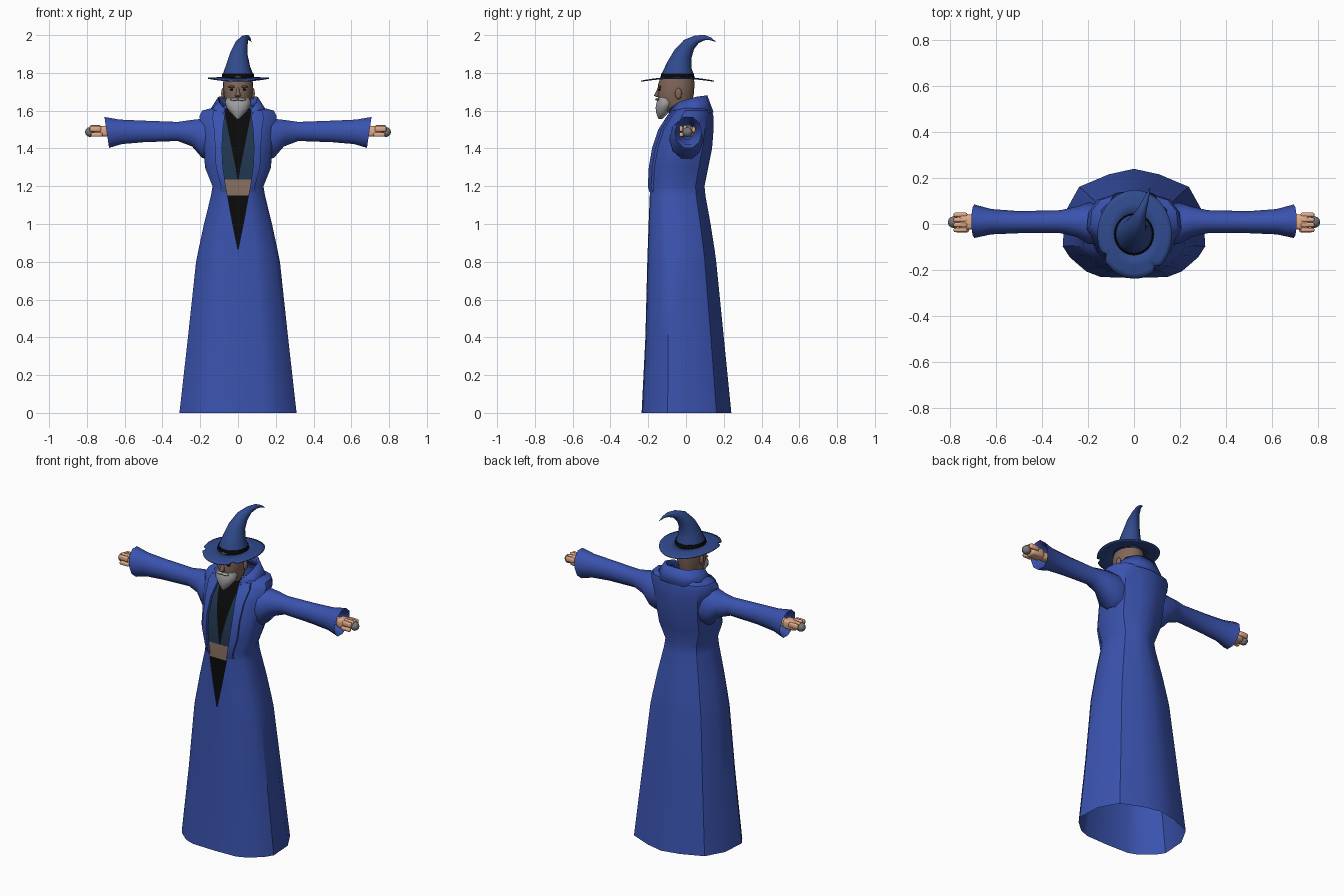
import bpy, bmesh, math
from mathutils import Vector

if "Cube" in bpy.data.objects:
    bpy.data.objects.remove(bpy.data.objects["Cube"])


def material(name, r, g, b):
    m = bpy.data.materials.new(name)
    m.use_nodes = True
    m.diffuse_color = (r, g, b, 1)
    m.node_tree.nodes["Principled BSDF"].inputs["Base Color"].default_value = (r, g, b, 1)
    return m


ROBE = material("robe blue", .042, .085, .42)
HAT = material("hat blue", .03, .07, .27)
VEST = material("dark teal", .014, .036, .075)
BLACK = material("black cloth", .003, .003, .003)
BELT = material("belt brown", .24, .155, .115)
FACE = material("face skin", .22, .135, .10)
HAND = material("hand skin", .75, .40, .25)
GREY = material("stone grey", .19, .19, .19)
BEARD = material("beard grey", .36, .36, .36)


def finish(name, bm, mats, angle=40, solid=0):
    bmesh.ops.remove_doubles(bm, verts=bm.verts, dist=1e-5)
    bmesh.ops.recalc_face_normals(bm, faces=bm.faces)
    me = bpy.data.meshes.new(name)
    bm.to_mesh(me)
    bm.free()
    for m in mats:
        me.materials.append(m)
    ob = bpy.data.objects.new(name, me)
    bpy.context.collection.objects.link(ob)
    bpy.ops.object.select_all(action='DESELECT')
    ob.select_set(True)
    bpy.context.view_layer.objects.active = ob
    bpy.ops.object.shade_smooth_by_angle(angle=math.radians(angle))
    if solid:
        mod = ob.modifiers.new("thickness", 'SOLIDIFY')
        mod.thickness = solid
        mod.offset = 0
    return ob


def loft(name, rows, mats, closed=True, caps=False, rule=None, **kw):
    """Skin a list of point rows; rule picks a material from a face centre."""
    bm = bmesh.new()
    grid = [[bm.verts.new(p) for p in row] for row in rows]
    n = len(grid[0])
    for a, b in zip(grid, grid[1:]):
        for i in range(n if closed else n - 1):
            j = (i + 1) % n
            f = bm.faces.new((a[i], a[j], b[j], b[i]))
            if rule:
                f.material_index = rule(f.calc_center_median())
    if caps:
        bm.faces.new(grid[0])
        bm.faces.new(grid[-1])
    return finish(name, bm, mats, **kw)


def angles(n):
    return [2 * math.pi * i / n for i in range(n)]


def ovals(rows, n):
    """Horizontal rings from (z, half width, front y, back y)."""
    return [[(w * math.cos(a), (f + b) / 2 + (b - f) / 2 * math.sin(a), z) for a in angles(n)]
            for z, w, f, b in rows]


def blob(name, loc, size, mat, seg=12):
    bm = bmesh.new()
    bmesh.ops.create_uvsphere(bm, u_segments=seg, v_segments=seg // 2 + 2, radius=1)
    for v in bm.verts:
        v.co = Vector(a * b for a, b in zip(v.co, size)) + Vector(loc)
    return finish(name, bm, [mat], 60)


def block(name, loc, size, mat, bevel):
    bm = bmesh.new()
    bmesh.ops.create_cube(bm, size=1)
    for v in bm.verts:
        v.co = Vector(a * b for a, b in zip(v.co, size)) + Vector(loc)
    bmesh.ops.bevel(bm, geom=bm.edges[:], offset=bevel, segments=2, affect='EDGES', profile=.5)
    return finish(name, bm, [mat], 50)


# Robe profile: z, half width, front y, back y, half width of the opening
PROFILE = [(0, .31, -.235, .24, 0), (.4, .265, -.215, .2, 0), (.8, .222, -.205, .16, 0),
           (.86, .21, -.203, .152, 0), (1, .18, -.198, .13, .028), (1.15, .143, -.192, .103, .055),
           (1.2, .135, -.19, .098, .065), (1.3, .175, -.185, .118, .08), (1.4, .18, -.168, .138, .085),
           (1.5, .19, -.135, .146, .08), (1.57, .205, -.09, .145, .07), (1.6, .19, -.065, .138, .065),
           (1.625, .1, -.05, .11, .06)]
SECTION = [(.67, -.88), (.9, -.62), (1, -.42), (.97, .2), (.77, .67), (.35, .9), (0, 1)]


def half_ring(z, w, f, b, gap):
    mid, depth = (f + b) / 2, (b - f) / 2
    pts = [(gap, f, z), (max(.47 * w, gap + .01), mid - .98 * depth, z)]
    return pts + [(u * w, mid + v * depth, z) for u, v in SECTION]


def profile_at(z):
    for a, b in zip(PROFILE, PROFILE[1:]):
        if a[0] <= z <= b[0]:
            t = (z - a[0]) / (b[0] - a[0])
            return [p + (q - p) * t for p, q in zip(a, b)]


def both_sides(half):
    return half + [(-x, y, z) for x, y, z in reversed(half[:-1])]


loft("robe", [both_sides(half_ring(*p)) for p in PROFILE], [ROBE], closed=False, angle=35)

# Vest, shirt, belt and trousers seen in the opening
rows = []
for z in (.86, 1, 1.15, 1.235, 1.3, 1.4, 1.5, 1.57, 1.61):
    _, w, f, b, gap = profile_at(z)
    shirt = max(.003, (z - 1.235) * .2)
    rows.append([(x, f + .012, z) for x in (-gap - .015, -shirt, 0, shirt, gap + .015)])
loft("vest_and_belt", rows, [BLACK, BELT, VEST], closed=False,
     rule=lambda c: 0 if c.z < 1.15 else 1 if c.z < 1.235 else
     0 if abs(c.x) < (c.z - 1.235) * .2 + .002 else 2)

# Standing collar
low = [(.075, -.09, 1.57), (.15, -.03, 1.585), (.15, .06, 1.59), (.08, .13, 1.59), (0, .14, 1.59)]
top = [(.07, -.08, 1.61), (.1, -.03, 1.645), (.1, .05, 1.67), (.06, .1, 1.678), (0, .107, 1.68)]
loft("collar", [both_sides(low), both_sides(top)], [ROBE], closed=False, solid=.012)

for s, side in ((1, "left"), (-1, "right")):
    # Raised lapel along the opening
    rows = []
    for z in (1.17, 1.2, 1.25, 1.3, 1.4, 1.5, 1.57, 1.6):
        a, b, c = half_ring(*profile_at(z))[:3]
        lift = .003 if z < 1.18 else .012
        rows.append([(s * p[0], p[1] + d, z) for p, d in
                     ((a, .008), (a, -lift), (b, -lift), (c, -lift), (c, .004))])
    loft(side + "_lapel", rows, [ROBE], closed=False)

    # Sleeve with a flared, slanted and hollow cuff: x, y, z, depth, height, slant
    sleeve = [(.13, 0, 1.45, .09, .115, 0), (.2, .003, 1.452, .09, .108, .1), (.25, .01, 1.48, .066, .073, .1),
              (.32, .01, 1.49, .05, .053, 0), (.5, .008, 1.49, .048, .06, 0), (.62, .01, 1.488, .055, .068, .1),
              (.695, .012, 1.485, .073, .086, .15), (.67, .012, 1.485, .056, .066, .1), (.55, .01, 1.488, .03, .04, 0)]
    loft(side + "_sleeve", [[(s * (x + k * h * math.sin(a)), y + d * math.cos(a), z + h * math.sin(a))
                             for a in angles(10)] for x, y, z, d, h, k in sleeve], [ROBE], angle=45)

    # Fist holding a round stone
    block(side + "_wrist", (s * .65, .008, 1.488), (.12, .045, .045), HAND, .012)
    block(side + "_palm", (s * .72, .008, 1.49), (.085, .065, .055), HAND, .014)
    for i in range(4):
        block(f"{side}_finger_{i + 1}", (s * .755, -.026 + i * .022, 1.508 - .004 * abs(i - 1)),
              (.06, .019, .03), HAND, .007)
    block(side + "_thumb", (s * .748, -.025, 1.473), (.06, .022, .022), HAND, .007)
    blob(side + "_stone", (s * .783, .008, 1.487), (.027, .026, .026), GREY)

    # Paired face details
    blob(side + "_ear", (s * .079, -.04, 1.69), (.01, .018, .03), FACE)
    blob(side + "_eye", (s * .03, -.137, 1.712), (.012, .008, .006), BLACK, 8)
    blob(side + "_brow", (s * .032, -.139, 1.727), (.02, .009, .006), FACE, 8)
    blob(side + "_moustache", (s * .02, -.152, 1.66), (.025, .011, .008), BEARD, 8)

# Head, nose and beard
loft("head", ovals([(1.5, .05, -.05, .05), (1.585, .05, -.07, .035), (1.6, .052, -.13, .025),
                    (1.64, .066, -.148, .03), (1.69, .077, -.15, .042), (1.74, .08, -.147, .045),
                    (1.78, .075, -.135, .042)], 20), [FACE], caps=True, angle=60)
loft("nose", ovals([(1.672, .012, -.157, -.13), (1.68, .015, -.17, -.13), (1.7, .01, -.16, -.13),
                    (1.725, .007, -.148, -.13)], 8), [FACE], caps=True, angle=60)
loft("beard", ovals([(1.668, .06, -.146, -.08), (1.645, .069, -.156, -.06), (1.615, .06, -.162, -.075),
                     (1.585, .036, -.158, -.095), (1.557, .008, -.147, -.125)], 14), [BEARD], caps=True, angle=50)

# Hat brim with a gentle wave and two torn notches
N = 48
rows = []
for t in (.45, .7, .88, 1):
    row = []
    for i, a in enumerate(angles(N)):
        r = t - (.12 if t == 1 and i in (28, 41) else 0)
        row.append((.003 + .162 * r * math.cos(a), -.045 + .192 * r * math.sin(a),
                    1.776 - .012 * r * r + .008 * r * r * math.cos(2 * a)))
    rows.append(row)
loft("hat_brim", rows, [HAT], solid=.006)
loft("hat_band", ovals([(1.768, .088, -.137, .047), (1.796, .083, -.131, .041), (1.797, .07, -.115, .03)], 24),
     [BLACK])

# Curling hat cone: centre and radius along the bend
path = [(0, -.045, 1.77, .083), (0, -.044, 1.797, .079), (0, -.035, 1.84, .063), (.005, -.016, 1.9, .047),
        (.018, .016, 1.95, .034), (.034, .058, 1.978, .021), (.05, .1, 1.987, .013), (.061, .13, 1.98, .007),
        (.07, .158, 1.965, .001)]
rows = []
for i, p in enumerate(path):
    c = Vector(p[:3])
    t = (Vector(path[min(i + 1, len(path) - 1)][:3]) - Vector(path[max(i - 1, 0)][:3])).normalized()
    if i < 2:
        t = Vector((0, 0, 1))
    u = (Vector((1, 0, 0)) - t * t.x).normalized()
    v = t.cross(u)
    rows.append([c + p[3] * (u * math.cos(a) + v * 1.06 * math.sin(a)) for a in angles(20)])
loft("hat_cone", rows, [HAT], caps=True, angle=60)
